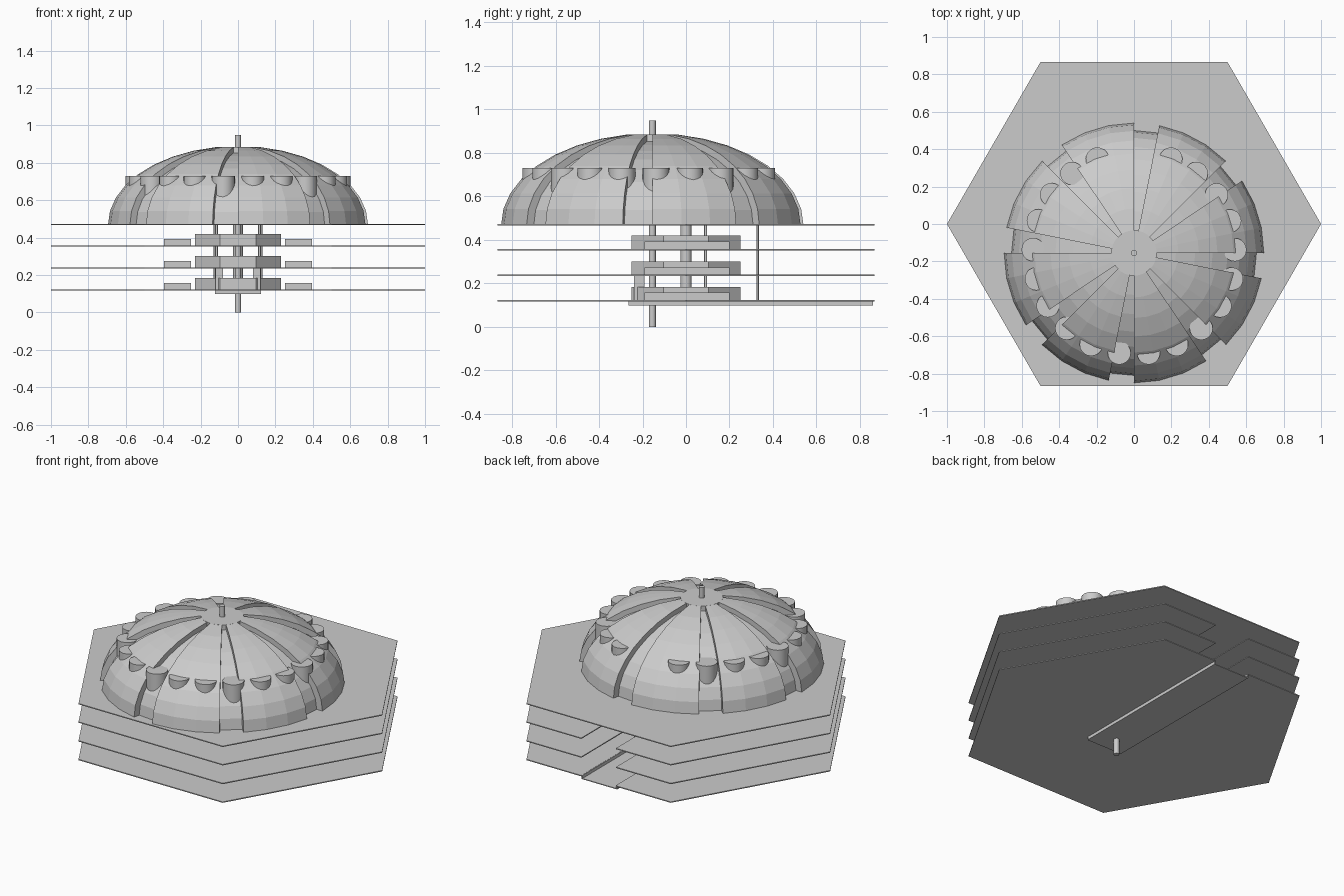
import bpy, bmesh, math

if "Cube" in bpy.data.objects:
    bpy.data.objects.remove(bpy.data.objects["Cube"])

grey = bpy.data.materials.new("plain_grey")
grey.diffuse_color = (0.6, 0.6, 0.6, 1)
grey.use_nodes = True
grey.node_tree.nodes["Principled BSDF"].inputs["Base Color"].default_value = grey.diffuse_color
CY = -0.155                       # dome axis in y
LEVELS = (0.12, 0.237, 0.355)     # notched floors
TOP = 0.47


def finish(name, bm):
    bmesh.ops.recalc_face_normals(bm, faces=bm.faces)
    me = bpy.data.meshes.new(name)
    bm.to_mesh(me)
    bm.free()
    me.materials.append(grey)
    ob = bpy.data.objects.new(name, me)
    bpy.context.collection.objects.link(ob)
    return ob


def prism(name, outline, z0, z1):
    bm = bmesh.new()
    face = bm.faces.new([bm.verts.new((x, y, z0)) for x, y in outline])
    ext = bmesh.ops.extrude_face_region(bm, geom=[face])
    for v in ext["geom"]:
        if isinstance(v, bmesh.types.BMVert):
            v.co.z = z1
    return finish(name, bm)


def box(name, x0, x1, y0, y1, z0, z1):
    return prism(name, [(x0, y0), (x1, y0), (x1, y1), (x0, y1)], z0, z1)


def ring(r, n, cx=0, cy=0, start=0):
    return [(cx + r * math.cos(start + math.tau * i / n),
             cy + r * math.sin(start + math.tau * i / n)) for i in range(n)]


def rod(name, x, y, r, z0, z1, n=16):
    ob = prism(name, ring(r, n, x, y), z0, z1)
    for p in ob.data.polygons:
        p.use_smooth = abs(p.normal.z) < 0.5
    for e in ob.data.edges:
        a, b = (ob.data.vertices[i].co for i in e.vertices)
        e.use_edge_sharp = abs(a.z - b.z) < 1e-5
    return ob


# Hexagonal floors: three with a slot open to the back, one whole on top
hexagon = ring(1, 6)
slot = [(0.12, 0.866), (0.12, -0.2), (-0.12, -0.2), (-0.12, 0.866)]
for i, z in enumerate(LEVELS):
    prism(f"floor_{i}", hexagon[:2] + slot + hexagon[2:], z - 0.003, z + 0.003)
prism("dome_floor", hexagon, TOP - 0.003, TOP + 0.003)

# Shallow tray under the slot
box("tray_bottom", -0.12, 0.12, -0.26, 0.86, 0.098, 0.103)
for s in (-1, 1):
    box("tray_wall", s * 0.12 - 0.004, s * 0.12 + 0.004, -0.26, 0.86, 0.098, 0.122)
box("tray_end", -0.12, 0.12, -0.264, -0.256, 0.098, 0.122)

# Central block and low side blocks on each floor
octagon = ring(0.25, 8, start=math.pi / 8)
for i, z in enumerate(LEVELS):
    u = [(x, y) for x, y in octagon]
    back = 0.231
    u = u[:2] + [(0.085, back), (0.085, -0.12), (-0.085, -0.12), (-0.085, back)] + u[2:]
    prism(f"main_block_{i}", [(x, y * 1.08) for x, y in u], z + 0.003, z + 0.064)
    for s in (-1, 1):
        a, b = sorted((s * 0.25, s * 0.395))
        box(f"side_block_{i}", a, b, -0.19, 0.2, z + 0.003, z + 0.037)

# Axle and support posts
rod("axle", 0, CY, 0.016, 0, 0.95)
rod("centre_column", 0, 0, 0.026, 0.103, TOP, 12)
for s in (-1, 1):
    rod("side_post", s * 0.115, 0.09, 0.007, 0.1, TOP, 8)
    rod("back_post", s * 0.125, 0.33, 0.005, 0.12, TOP, 8)
    box("front_bracket", s * 0.1 - 0.02, s * 0.1 + 0.02, -0.24, -0.19, 0.1, 0.235)

# Dome: 32 columns, every fourth column recessed to leave raised petals
COLS, ROWS = 32, 8
bm = bmesh.new()


def dome_point(col, row, recessed):
    a, t = math.tau * col / COLS, math.radians(10 * row)
    rx, rz = (0.655, 0.39) if recessed else (0.695, 0.42)
    r = rx * math.cos(t)
    return bm.verts.new((r * math.cos(a), CY + r * math.sin(a), TOP + rz * math.sin(t)))


for c in range(COLS):
    low = c % 4 == 3
    for r in range(ROWS):
        bm.faces.new([dome_point(c, r, low), dome_point(c + 1, r, low),
                      dome_point(c + 1, r + 1, low), dome_point(c, r + 1, low)])
        if low:                   # petal side walls beside the recess
            for k in (c, c + 1):
                bm.faces.new([dome_point(k, r, True), dome_point(k, r, False),
                              dome_point(k, r + 1, False), dome_point(k, r + 1, True)])
bmesh.ops.remove_doubles(bm, verts=bm.verts, dist=1e-4)
finish("petal_dome", bm)
prism("dome_cap", ring(0.121, 32, 0, CY), 0.84, 0.884)

# Round ledges around the dome, with a gap at the back
for i in range(20):
    a = math.radians(111.3 + 16.7 * i)
    rod("round_ledge", 0.54 * math.cos(a), CY + 0.54 * math.sin(a), 0.062, 0.56, 0.73, 20)
